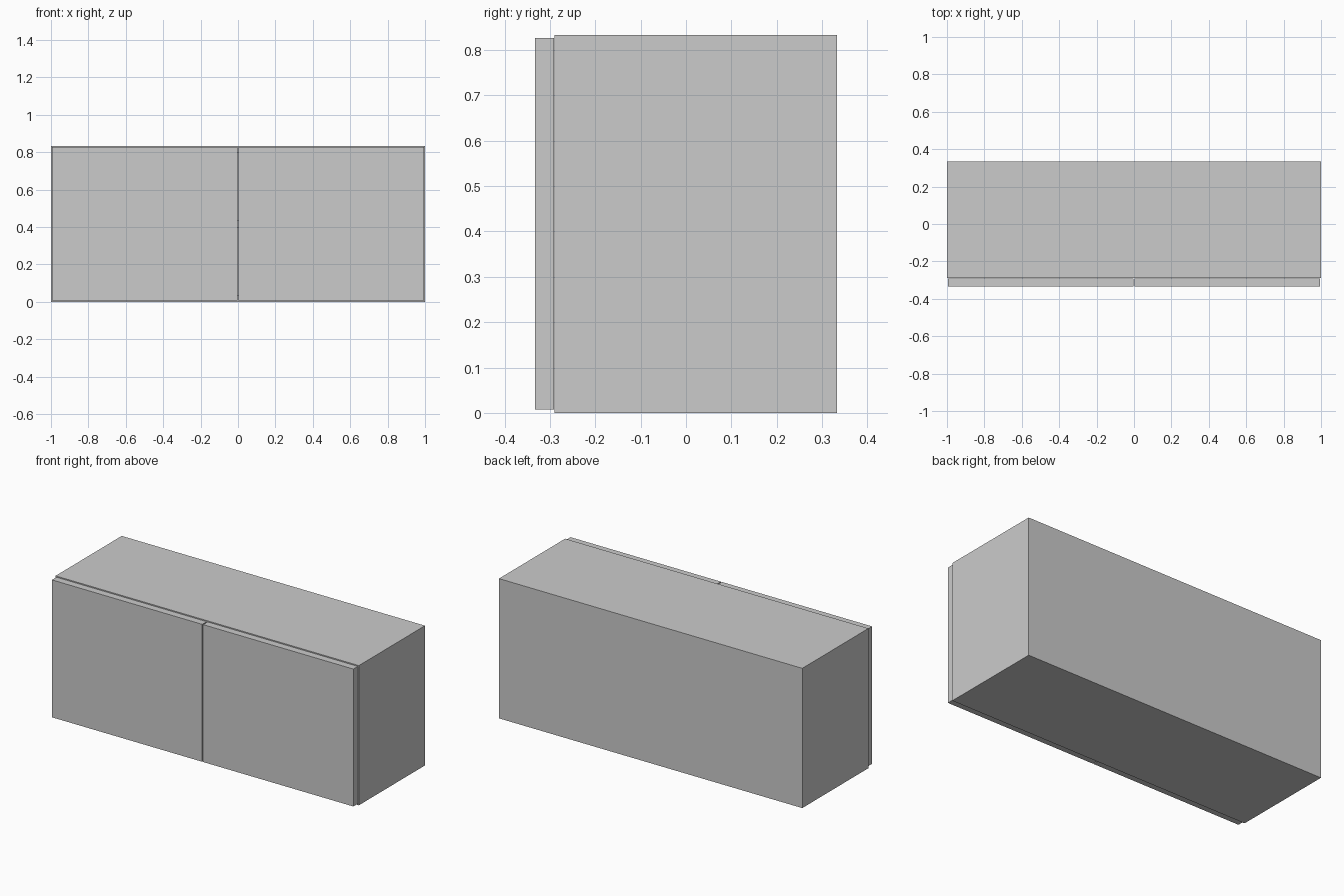
import bpy

if "Cube" in bpy.data.objects:
    bpy.data.objects.remove(bpy.data.objects["Cube"])

W, D, H = 1.0, 0.333, 0.833   # half width, half depth, height
T = 0.037                     # panel thickness
FRONT = -0.29                 # carcass front plane
BACK = D - 0.004              # front of the thin back sheet


def panel(name, x0, x1, y0, y1, z0, z1):
    bpy.ops.mesh.primitive_cube_add(size=1, location=((x0 + x1) / 2, (y0 + y1) / 2, (z0 + z1) / 2))
    ob = bpy.context.object
    ob.name = name
    ob.scale = (x1 - x0, y1 - y0, z1 - z0)
    bpy.ops.object.transform_apply(location=False, rotation=False, scale=True)
    return ob


# Carcass sides
panel("side_left", -W, -W + T, FRONT, D, 0, H)
panel("side_right", W - T, W, FRONT, BACK, 0, H)

# Bottom, middle shelf and top between the sides
for name, z in (("bottom", 0), ("shelf", (H - T) / 2), ("top", H - T)):
    panel(name, -W + T, W - T, FRONT, BACK, z, z + T)

# Thin back sheet
panel("back_panel", -W + T, W, BACK, D, 0, H)

# Two doors with a narrow gap between them
for name, x0, x1 in (("door_left", -0.994, -0.003), ("door_right", 0.003, 0.994)):
    panel(name, x0, x1, -D, FRONT - 0.001, 0.008, 0.827)
